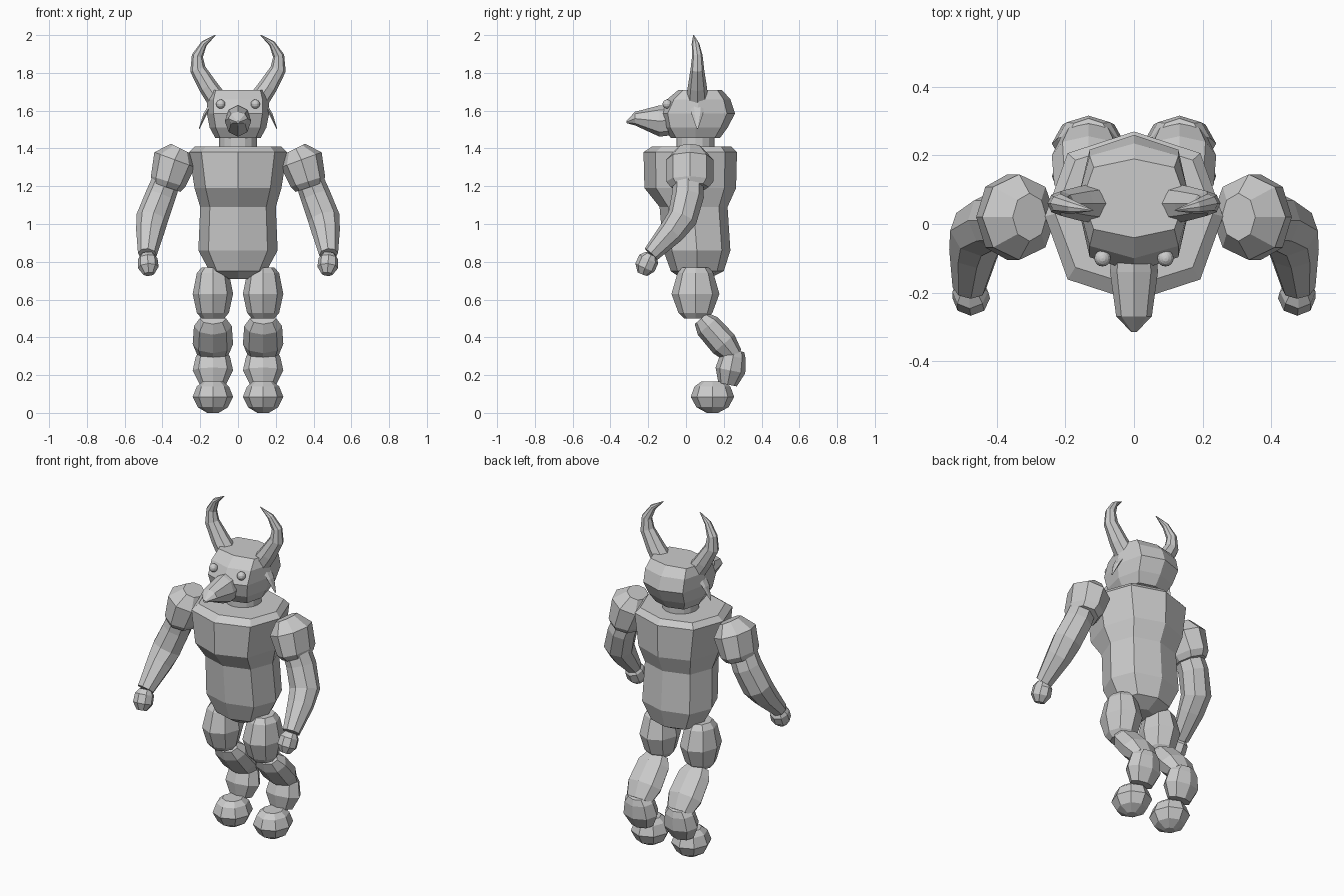
import bpy, bmesh
from math import cos, sin, pi
from mathutils import Vector


def loft(name, rings, ref=(1, 0, 0), axis=None, n=8, power=1.0, mirror=False):
    """Flat-shaded skin over rings (x, y, z, radius along ref, radius across)."""
    bm = bmesh.new()
    pts = [Vector(r[:3]) for r in rings]
    loops = []
    for i, r in enumerate(rings):
        t = Vector(axis) if axis else pts[min(i + 1, len(pts) - 1)] - pts[max(i - 1, 0)]
        t.normalize()
        a = Vector(ref)
        a = (a - t * a.dot(t)).normalized()
        b = t.cross(a)
        loop = []
        for k in range(n):
            c, s = cos(2 * pi * k / n), sin(2 * pi * k / n)
            c = (1 if c > 0 else -1) * abs(c) ** power if abs(c) > 1e-6 else 0
            s = (1 if s > 0 else -1) * abs(s) ** power if abs(s) > 1e-6 else 0
            loop.append(bm.verts.new(pts[i] + a * r[3] * c + b * r[4] * s))
        loops.append(loop)
    for l0, l1 in zip(loops, loops[1:]):
        for k in range(n):
            j = (k + 1) % n
            bm.faces.new((l0[k], l0[j], l1[j], l1[k]))
    bm.faces.new(loops[0][::-1])
    bm.faces.new(loops[-1])
    bmesh.ops.recalc_face_normals(bm, faces=bm.faces)
    me = bpy.data.meshes.new(name)
    bm.to_mesh(me)
    bm.free()
    ob = bpy.data.objects.new(name, me)
    bpy.context.collection.objects.link(ob)
    if mirror:
        ob.modifiers.new("mirror", 'MIRROR').use_mirror_merge = False
    return ob


def upright(name, levels, **kw):
    """Stack of level rings: (z, half width, y front, y back)."""
    return loft(name, [(0, (f + b) / 2, z, w, (b - f) / 2) for z, w, f, b in levels],
                axis=(0, 0, 1), **kw)


# Torso, neck and head
upright("torso", [(0.71, 0.06, -0.02, 0.12), (0.75, 0.15, -0.08, 0.20),
                  (0.86, 0.21, -0.12, 0.235), (1.09, 0.20, -0.14, 0.22),
                  (1.19, 0.23, -0.22, 0.265), (1.38, 0.26, -0.225, 0.27),
                  (1.41, 0.23, -0.18, 0.24)], power=0.85)
upright("neck", [(1.38, 0.10, -0.05, 0.15), (1.48, 0.10, -0.05, 0.15)], n=16)
upright("head", [(1.455, 0.12, -0.08, 0.18), (1.51, 0.15, -0.12, 0.22),
                 (1.585, 0.165, -0.14, 0.26), (1.66, 0.165, -0.10, 0.235),
                 (1.71, 0.15, -0.04, 0.19)], power=0.7)

# Snout
loft("snout", [(0, -0.08, 1.55, 0.065, 0.08), (0, -0.14, 1.545, 0.07, 0.083),
               (0, -0.27, 1.558, 0.052, 0.036), (0, -0.315, 1.54, 0.008, 0.006)],
     axis=(0, -1, 0))

# Eyes
for side, sx in (("left", 1), ("right", -1)):
    bpy.ops.mesh.primitive_uv_sphere_add(segments=16, ring_count=8, radius=0.024,
                                         location=(0.092 * sx, -0.10, 1.635))
    bpy.context.object.name = side + "_eye"

# Ears and horns
loft("ears", [(0.15, 0.06, 1.62, 0.035, 0.012), (0.175, 0.06, 1.58, 0.03, 0.01),
              (0.205, 0.06, 1.505, 0.004, 0.003)], ref=(0, 1, 0), n=6, mirror=True)
loft("horns", [(0.105, 0.06, 1.65, 0.06, 0.055), (0.16, 0.06, 1.73, 0.05, 0.05),
               (0.213, 0.06, 1.82, 0.036, 0.042), (0.215, 0.06, 1.89, 0.028, 0.03),
               (0.18, 0.05, 1.955, 0.02, 0.017), (0.12, 0.04, 2.0, 0.002, 0.002)],
     ref=(0, 1, 0), mirror=True)

# Shoulders, arms and hands
loft("shoulders", [(0.305, 0.02, 1.40, 0.07, 0.055), (0.335, 0.02, 1.34, 0.125, 0.115),
                   (0.37, 0.02, 1.225, 0.125, 0.095), (0.38, 0.02, 1.195, 0.10, 0.08)],
     ref=(0, 1, 0), mirror=True)
loft("arms", [(0.375, 0.01, 1.24, 0.08, 0.075), (0.41, 0.01, 1.15, 0.085, 0.08),
              (0.455, -0.02, 1.03, 0.08, 0.085), (0.465, -0.075, 0.96, 0.07, 0.075),
              (0.48, -0.185, 0.84, 0.045, 0.05)], ref=(0, 1, 0), mirror=True)
loft("hands", [(0.48, -0.185, 0.84, 0.03, 0.035), (0.478, -0.197, 0.815, 0.055, 0.052),
               (0.475, -0.217, 0.77, 0.055, 0.055), (0.472, -0.23, 0.735, 0.028, 0.03)],
     ref=(0, 1, 0), mirror=True)

# Legs: each segment is (y, z, half width, half depth) rings
segments = {
    "thighs": [(0.05, 0.77, 0.06, 0.07), (0.05, 0.74, 0.085, 0.095),
               (0.05, 0.63, 0.107, 0.127), (0.05, 0.53, 0.085, 0.09),
               (0.05, 0.50, 0.06, 0.06)],
    "shins": [(0.08, 0.50, 0.07, 0.045), (0.115, 0.46, 0.10, 0.07),
              (0.20, 0.365, 0.107, 0.075), (0.255, 0.30, 0.08, 0.05)],
    "ankles": [(0.26, 0.335, 0.06, 0.05), (0.25, 0.30, 0.09, 0.068),
               (0.235, 0.225, 0.107, 0.08), (0.22, 0.15, 0.07, 0.05)],
    "feet": [(0.14, 0.165, 0.055, 0.06), (0.14, 0.14, 0.085, 0.095),
             (0.14, 0.085, 0.107, 0.115), (0.14, 0.03, 0.08, 0.085),
             (0.14, 0.0, 0.03, 0.03)],
}
for name, rows in segments.items():
    loft(name, [(0.133, y, z, w, d) for y, z, w, d in rows], mirror=True)
